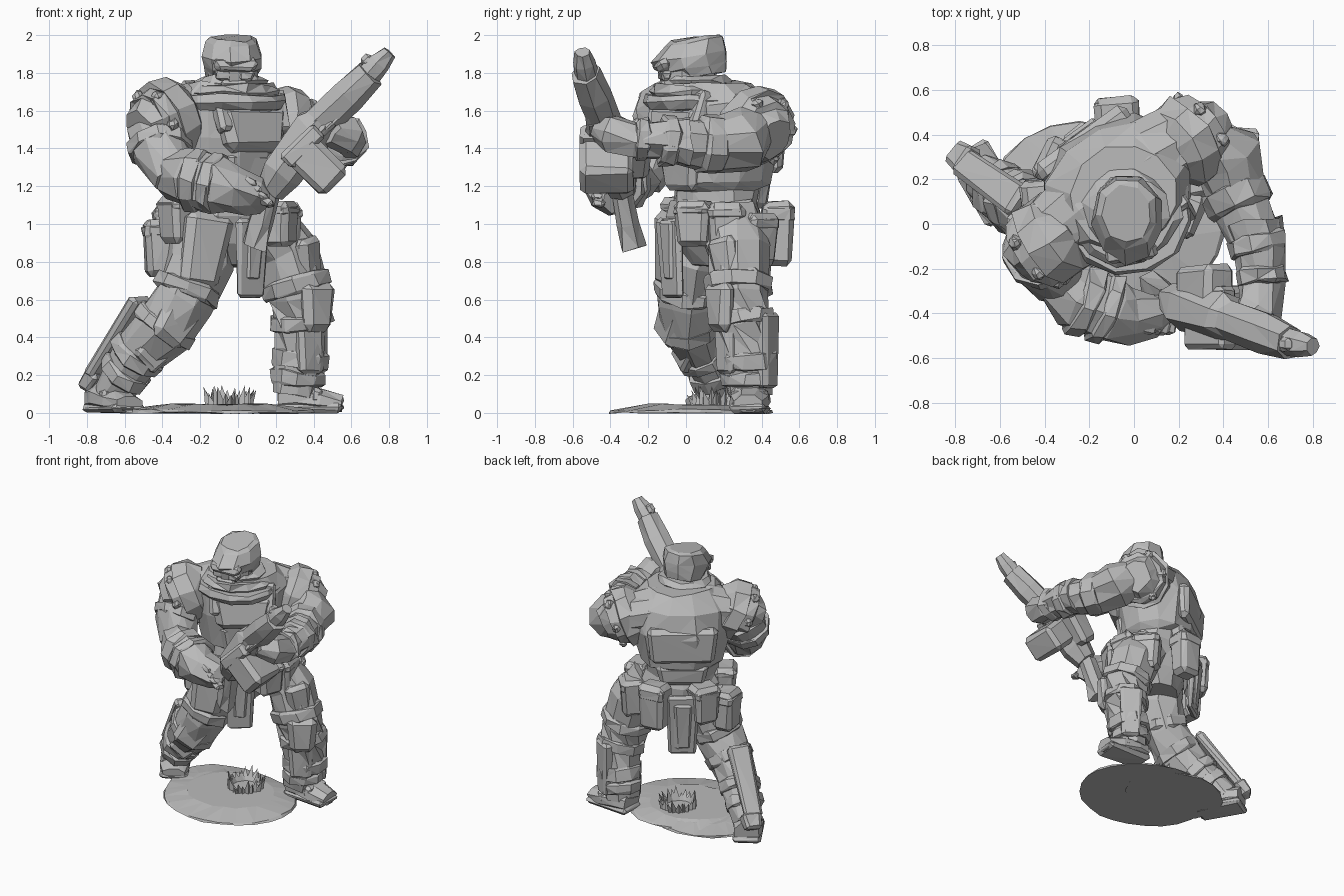
import bpy, bmesh, math, random
from mathutils import Vector, Matrix

random.seed(7)
if "Cube" in bpy.data.objects:
    bpy.data.objects.remove(bpy.data.objects["Cube"])

grey = bpy.data.materials.new("plain_grey")
grey.use_nodes = True
GREY = (0.5, 0.5, 0.5, 1)
grey.diffuse_color = GREY
grey.node_tree.nodes["Principled BSDF"].inputs["Base Color"].default_value = GREY

# The torso and belt are twisted towards the left, the head looks ahead
TWIST = Matrix.Translation((-0.07, 0.15, 0)) @ Matrix.Rotation(math.radians(36), 4, "Z")
HEAD = Matrix.Translation((-0.03, 0.02, 0)) @ Matrix.Rotation(math.radians(6), 4, "Z")
WORLD = Matrix()


def finish(name, bm, frame=WORLD, jitter=0.0):
    for v in bm.verts:
        v.co += Vector([random.uniform(-jitter, jitter) for _ in range(3)])
    bmesh.ops.recalc_face_normals(bm, faces=bm.faces)
    if jitter:
        bmesh.ops.triangulate(bm, faces=[f for f in bm.faces if len(f.verts) == 4])
    bm.transform(frame)
    mesh = bpy.data.meshes.new(name)
    bm.to_mesh(mesh)
    bm.free()
    mesh.materials.append(grey)
    ob = bpy.data.objects.new(name, mesh)
    bpy.context.collection.objects.link(ob)
    return ob


def loft(name, rings, sides=9, frame=WORLD, jitter=0.012, upright=False):
    """Skin rings of (centre, radius x, radius y) along their path."""
    bm = bmesh.new()
    pts = [Vector(r[0]) for r in rings]
    loops = []
    for i, (c, rx, ry) in enumerate(rings):
        along = pts[min(i + 1, len(pts) - 1)] - pts[max(i - 1, 0)]
        rot = Matrix() if upright else along.to_track_quat("Z", "Y").to_matrix().to_4x4()
        angles = [2 * math.pi * (k + 0.5) / sides for k in range(sides)]
        loops.append([bm.verts.new(pts[i] + rot @ Vector((rx * math.cos(a), ry * math.sin(a), 0)))
                      for a in angles])
    for a, b in zip(loops, loops[1:]):
        for k in range(sides):
            n = (k + 1) % sides
            bm.faces.new((a[k], a[n], b[n], b[k]))
    bm.faces.new(loops[0][::-1])
    bm.faces.new(loops[-1])
    return finish(name, bm, frame, jitter)


def limb(name, joints, bands=(), sides=9):
    """Padded limb through (x, y, z, radius) joints, with raised bands at path positions."""
    loft(name, [(j[:3], j[3], j[3]) for j in joints], sides, jitter=0.016)
    for n, (t, width) in enumerate(bands):
        i = min(int(t), len(joints) - 2)
        p, q = Vector(joints[i]), Vector(joints[i + 1])
        mid = p.lerp(q, t - i)
        step = (q - p).to_3d().normalized() * width / 2
        c, r = mid.to_3d(), mid.w
        loft(f"{name}_band_{n}", [(c - step, r, r), (c - step * 0.7, r + 0.018, r + 0.018),
                                  (c + step * 0.7, r + 0.018, r + 0.018), (c + step, r, r)], sides, jitter=0.01)


def block(name, centre, size, yaw=0, tilt=0, roll=0, taper=0.8, frame=WORLD, bevel=0.018):
    """Chamfered box with a tapered lower end."""
    bm = bmesh.new()
    bmesh.ops.create_cube(bm, size=1)
    for v in bm.verts:
        k = taper if v.co.z < 0 else 1
        v.co = Vector((v.co.x * size[0] * k, v.co.y * size[1] * k, v.co.z * size[2]))
    bmesh.ops.bevel(bm, geom=bm.edges[:], offset=bevel, segments=1, affect="EDGES")
    turn = (Matrix.Rotation(math.radians(yaw), 4, "Z") @ Matrix.Rotation(math.radians(roll), 4, "Y")
            @ Matrix.Rotation(math.radians(tilt), 4, "X"))
    return finish(name, bm, frame @ Matrix.Translation(centre) @ turn, 0.005)


# Ground and ring of leaves
loft("ground", [((-0.08, 0.02, 0), 0.49, 0.43), ((-0.08, 0.02, 0.015), 0.48, 0.42),
                ((-0.1, 0.05, 0.045), 0.32, 0.28)], 24, jitter=0.006, upright=True)
loft("ground_rear", [((-0.25, 0.15, 0), 0.38, 0.31), ((-0.25, 0.15, 0.012), 0.37, 0.3),
                     ((-0.2, 0.13, 0.035), 0.25, 0.2)], 18, jitter=0.006, upright=True)
bm = bmesh.new()
for k in range(26):
    a = k * 2.4
    out, side = Vector((math.cos(a), math.sin(a), 0)), Vector((-math.sin(a), math.cos(a), 0))
    root = Vector((-0.05, 0.16, 0.02)) + out * 0.08
    tip = root + out * random.uniform(0.03, 0.08) + Vector((0, 0, random.uniform(0.07, 0.13)))
    base = [bm.verts.new(root + side * s + out * o) for s, o in ((-0.035, 0), (0.035, 0), (0, 0.045))]
    top = bm.verts.new(tip)
    for i in range(3):
        bm.faces.new((base[i], base[(i + 1) % 3], top))
    bm.faces.new(base)
finish("leaf_ring", bm)

# Torso, hips and stepped armour
loft("torso", [((0, 0.0, 1.02), 0.25, 0.2), ((0, 0.02, 1.18), 0.26, 0.22), ((0, 0.02, 1.22), 0.3, 0.27),
               ((0, 0.02, 1.46), 0.36, 0.3), ((0, 0.0, 1.64), 0.35, 0.29), ((0, -0.04, 1.75), 0.25, 0.23)],
     12, TWIST, upright=True)
loft("hips", [((0, 0.02, 0.78), 0.16, 0.15), ((0, 0.0, 0.9), 0.26, 0.21), ((0, 0.0, 1.04), 0.29, 0.23),
              ((0, 0.0, 1.12), 0.26, 0.2)], 10, TWIST, upright=True)
loft("shoulder_yoke", [((-0.4, 0.02, 1.56), 0.16, 0.15), ((-0.2, 0.04, 1.6), 0.18, 0.16),
                       ((0.2, 0.04, 1.58), 0.18, 0.16), ((0.4, 0.02, 1.53), 0.16, 0.15)], 10, TWIST)
block("chest_plate", (0, -0.24, 1.5), (0.44, 0.14, 0.24), tilt=-12, frame=TWIST, bevel=0.04)
block("stomach_plate", (0, -0.2, 1.28), (0.32, 0.12, 0.2), frame=TWIST, bevel=0.03)
block("back_plate", (0, 0.26, 1.4), (0.5, 0.1, 0.26), frame=TWIST, bevel=0.03, taper=0.9)
block("lower_back_plate", (0, 0.2, 1.16), (0.38, 0.12, 0.16), frame=TWIST, bevel=0.03)
for s in (-1, 1):
    block("chest_strap", (s * 0.19, -0.23, 1.59), (0.09, 0.1, 0.22), tilt=-20, frame=TWIST)

# Scarf folds, head, mask and helmet
for n, (z, r) in enumerate(((1.65, 0.3), (1.7, 0.25), (1.755, 0.19))):
    loft(f"scarf_fold_{n}", [((0, 0.05, z - 0.05), r - 0.03, r - 0.03), ((0, 0.04, z), r, r),
                             ((0, 0.03, z + 0.035), r - 0.03, r - 0.03)], 12, HEAD, upright=True)
loft("head", [((0, -0.02, 1.62), 0.1, 0.11), ((0, -0.01, 1.74), 0.125, 0.145),
              ((0, 0, 1.87), 0.14, 0.17)], 9, HEAD, upright=True)
HELMET = HEAD @ Matrix.Translation((0, 0, 1.88)) @ Matrix.Rotation(math.radians(9), 4, "X")
loft("helmet", [((0, 0.04, -0.1), 0.135, 0.15), ((0, 0.01, -0.05), 0.155, 0.19), ((0, 0.0, 0.01), 0.165, 0.205),
                ((0, 0.04, 0.08), 0.14, 0.165), ((0, 0.04, 0.1), 0.11, 0.13)], 9, HELMET, 0.008, True)
block("helmet_brim", (0, -0.15, -0.02), (0.25, 0.09, 0.07), tilt=10, frame=HELMET, bevel=0.025)
block("mask", (0, -0.11, 1.69), (0.15, 0.11, 0.15), frame=HEAD, taper=0.65)
for s in (-1, 1):
    block("mask_filter", (s * 0.075, -0.09, 1.68), (0.07, 0.08, 0.09), frame=HEAD)
    block("goggle", (s * 0.06, -0.135, 1.785), (0.09, 0.06, 0.05), frame=HEAD, bevel=0.012)

# Layered shoulder pads with studs
for s, side, drop in ((1, "left", 0.05), (-1, "right", 0.01)):
    steps = ((0.24, 0.12), (0.32, 0.21), (0.41, 0.22), (0.415, 0.195), (0.48, 0.185), (0.485, 0.155), (0.545, 0.11))
    loft(f"{side}_shoulder_pad", [((s * x, 0.0, 1.73 - drop - 0.42 * x), r * 0.95, r) for x, r in steps], 10, TWIST)
    for a in range(0, 360, 60):
        y, z = 0.16 * math.cos(math.radians(a)), 0.16 * math.sin(math.radians(a))
        block(f"{side}_shoulder_stud", (s * (0.46 + z * 0.35), y, 1.54 - drop + z), (0.06, 0.08, 0.06),
              tilt=a, frame=TWIST)

# Pouches and hanging cloths around the hips
for n, (a, r, z, h) in enumerate(((32, 0.33, 1.0, 0.24), (62, 0.33, 0.98, 0.26), (95, 0.35, 0.92, 0.28),
                                  (148, 0.36, 0.95, 0.34), (207, 0.33, 0.96, 0.28), (240, 0.36, 0.87, 0.3),
                                  (268, 0.3, 1.02, 0.24))):
    t = math.radians(a)
    spot = (r * math.sin(t), -r * 0.9 * math.cos(t), z)
    block(f"pouch_{n}", spot, (0.2, 0.17, h), yaw=a, frame=TWIST, taper=0.85, bevel=0.03)
    block(f"pouch_flap_{n}", (spot[0], spot[1], z + h * 0.3), (0.205, 0.175, h * 0.3), yaw=a, frame=TWIST,
          taper=0.95, bevel=0.025)
block("front_cloth", (-0.02, -0.27, 0.82), (0.21, 0.05, 0.42), tilt=4, frame=TWIST)
block("front_cloth_panel", (-0.02, -0.285, 0.86), (0.12, 0.05, 0.32), tilt=4, frame=TWIST)
block("back_cloth", (0, 0.29, 0.81), (0.23, 0.05, 0.46), tilt=-4, frame=TWIST, taper=0.85)
block("back_cloth_panel", (0, 0.305, 0.8), (0.13, 0.05, 0.36), tilt=-4, frame=TWIST)

# Legs with bands
limb("left_leg", [(0.12, 0.23, 1.02, 0.17), (0.25, 0.28, 0.85, 0.18), (0.32, 0.28, 0.62, 0.165),
                  (0.34, 0.3, 0.48, 0.155), (0.335, 0.33, 0.32, 0.145), (0.305, 0.34, 0.1, 0.12)],
     ((1.75, 0.09), (2.9, 0.08), (4.15, 0.1), (4.6, 0.08)))
limb("right_leg", [(-0.2, 0.08, 1.02, 0.17), (-0.21, 0.03, 0.8, 0.18), (-0.29, -0.0, 0.6, 0.16),
                   (-0.4, 0.03, 0.45, 0.155), (-0.53, 0.1, 0.31, 0.135), (-0.68, 0.21, 0.1, 0.105)],
     ((1.75, 0.09), (2.9, 0.08), (4.0, 0.08), (4.45, 0.08)))
block("left_knee_pad", (0.42, 0.18, 0.56), (0.21, 0.1, 0.26), yaw=36, bevel=0.035)
block("left_shin_plate", (0.38, 0.22, 0.33), (0.17, 0.08, 0.24), yaw=36)
block("left_thigh_plate", (0.37, 0.21, 0.8), (0.18, 0.1, 0.26), yaw=55, roll=-10, bevel=0.03)
block("left_calf_plate", (0.39, 0.43, 0.33), (0.16, 0.08, 0.4), yaw=150)
block("right_knee_pad", (-0.33, -0.08, 0.48), (0.24, 0.1, 0.25), yaw=30, roll=35, bevel=0.035)
block("right_shin_plate", (-0.44, 0.0, 0.33), (0.19, 0.08, 0.2), yaw=30, roll=45)
block("right_thigh_plate", (-0.18, -0.09, 0.86), (0.27, 0.12, 0.4), yaw=20, roll=10, bevel=0.04)
block("right_calf_plate", (-0.64, 0.19, 0.4), (0.07, 0.16, 0.52), yaw=-35, roll=38)


def boot(name, spot, yaw):
    place = Matrix.Translation(spot) @ Matrix.Rotation(math.radians(yaw), 4, "Z")
    loft(name, [((0, 0.14, 0.08), 0.09, 0.08), ((0, 0.05, 0.085), 0.11, 0.085), ((0, -0.08, 0.065), 0.11, 0.065),
                ((0, -0.19, 0.05), 0.08, 0.045)], 8, place, 0.006)
    block(name + "_sole", (0, -0.02, 0.025), (0.2, 0.36, 0.05), frame=place, taper=0.95, bevel=0.02)
    block(name + "_strap", (0, -0.06, 0.09), (0.19, 0.06, 0.08), frame=place, taper=1.1)


boot("left_boot", (0.36, 0.34, 0), 86)
boot("right_boot", (-0.67, 0.2, 0), 30)
block("right_heel_spur", (-0.77, 0.3, 0.17), (0.1, 0.14, 0.12), yaw=-35, roll=38)

# Arms, gauntlets and hands
limb("right_upper_arm", [(-0.42, -0.08, 1.5, 0.155), (-0.41, -0.16, 1.38, 0.155), (-0.33, -0.25, 1.25, 0.13)],
     ((0.8, 0.08),))
limb("right_forearm", [(-0.36, -0.22, 1.26, 0.12), (-0.25, -0.33, 1.24, 0.155), (-0.1, -0.39, 1.21, 0.15),
                       (-0.01, -0.41, 1.18, 0.12), (0.08, -0.4, 1.15, 0.1), (0.15, -0.38, 1.12, 0.06)],
     ((1.2, 0.09), (1.8, 0.07)))
limb("left_upper_arm", [(0.32, 0.33, 1.5, 0.15), (0.41, 0.3, 1.44, 0.165), (0.46, 0.12, 1.42, 0.14),
                        (0.53, -0.04, 1.43, 0.12)], ((2.0, 0.12),))
limb("left_forearm", [(0.53, 0.01, 1.43, 0.13), (0.56, -0.12, 1.44, 0.115), (0.575, -0.26, 1.45, 0.095),
                      (0.56, -0.38, 1.47, 0.105), (0.48, -0.45, 1.49, 0.08)], ((0.8, 0.09), (1.8, 0.07)))
for k in range(4):
    block("right_finger", (0.06 + k * 0.03, -0.46, 1.22 - k * 0.035), (0.09, 0.08, 0.045), roll=25, yaw=-10)
    block("left_finger", (0.4 + k * 0.035, -0.49, 1.45 + k * 0.03), (0.05, 0.08, 0.11), roll=45)

# Rifle: stock, receiver, jacket, barrel and box magazine
butt, grip, fore, neck, tip = [Vector(p) for p in ((0.09, -0.28, 0.88), (0.17, -0.34, 1.18), (0.41, -0.42, 1.51),
                                                  (0.7, -0.53, 1.8), (0.8, -0.55, 1.91))]
loft("rifle_stock", [(butt, 0.06, 0.085), (butt.lerp(grip, 0.4), 0.055, 0.07), (grip, 0.06, 0.06)], 6)
loft("rifle_receiver", [(grip, 0.08, 0.09), (grip.lerp(fore, 0.3), 0.12, 0.11), (fore, 0.115, 0.11),
                        (fore.lerp(neck, 0.2), 0.08, 0.08)], 7)
block("receiver_side", (0.31, -0.28, 1.37), (0.17, 0.2, 0.26), roll=40, taper=0.85, bevel=0.03)
loft("rifle_jacket", [(fore, 0.095, 0.095), (fore.lerp(neck, 0.6), 0.095, 0.095), (neck, 0.08, 0.08)], 7, jitter=0.006)
loft("rifle_muzzle", [(neck, 0.065, 0.065), (neck.lerp(tip, 0.5), 0.06, 0.06), (tip, 0.04, 0.04)], 7, jitter=0.004)
block("rifle_sight", (0.69, -0.54, 1.86), (0.07, 0.06, 0.07), roll=45, taper=1)
block("rifle_magazine", (0.42, -0.42, 1.31), (0.2, 0.28, 0.28), roll=-45, taper=1, bevel=0.03)
block("magazine_collar", (0.34, -0.42, 1.41), (0.25, 0.28, 0.1), roll=-45, taper=1)
